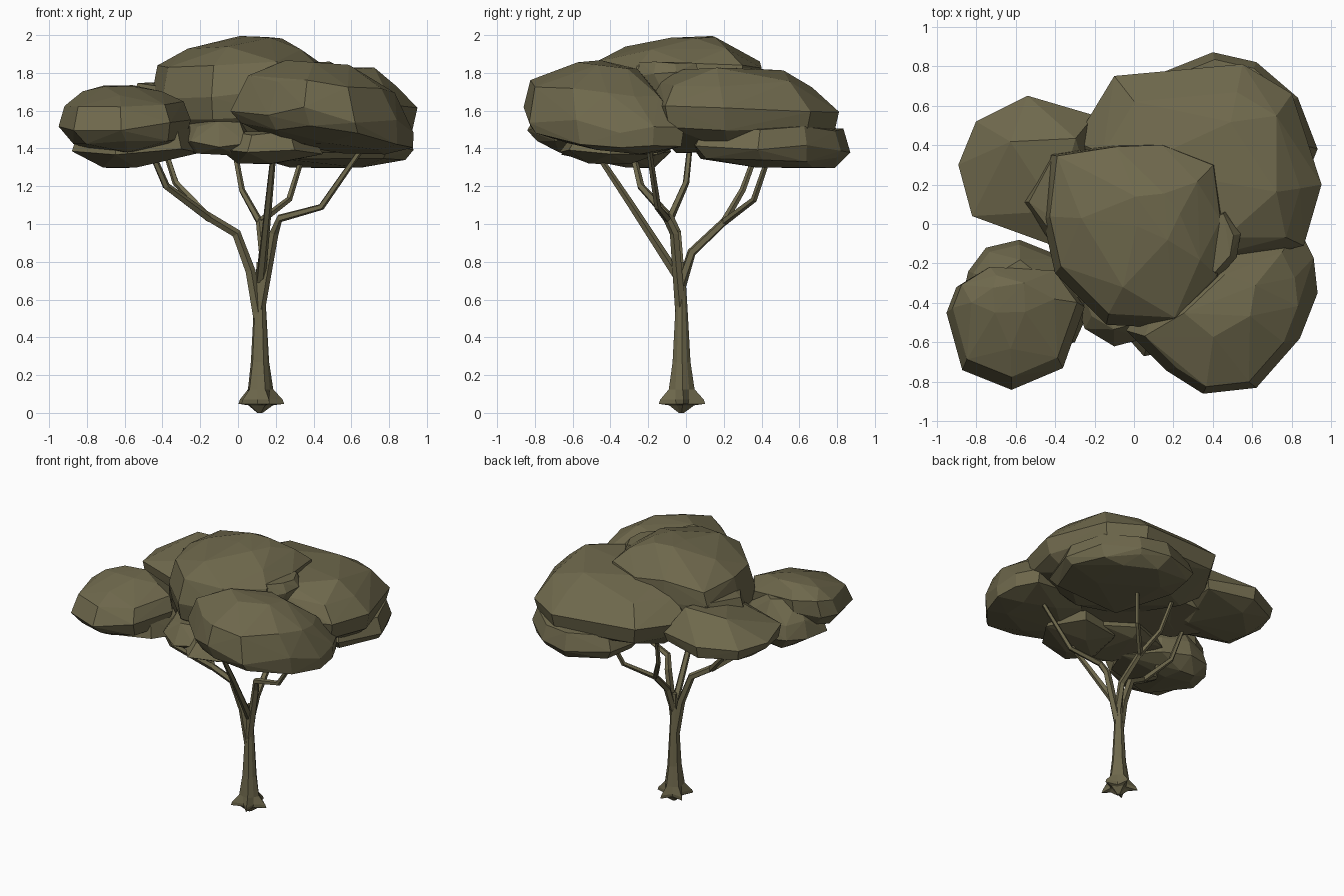
import bpy, bmesh, math, random
from mathutils import Vector

random.seed(4)
olive = bpy.data.materials.new("olive_brown")
olive.diffuse_color = (0.158, 0.14, 0.073, 1)


def finish(name, bm):
    bmesh.ops.recalc_face_normals(bm, faces=bm.faces)
    mesh = bpy.data.meshes.new(name)
    bm.to_mesh(mesh)
    bm.free()
    mesh.materials.append(olive)
    obj = bpy.data.objects.new(name, mesh)
    bpy.context.collection.objects.link(obj)
    return obj


def skin_rings(bm, rings):
    """Bridge equal-sized rings of verts and cap both ends."""
    n = len(rings[0])
    for a, b in zip(rings, rings[1:]):
        for i in range(n):
            j = (i + 1) % n
            bm.faces.new((a[i], a[j], b[j], b[i]))
    bm.faces.new(rings[0][::-1])
    bm.faces.new(rings[-1])


def branch(name, points, r0, r1, sides=5):
    """Tapered faceted limb along a path."""
    bm = bmesh.new()
    pts = [Vector(p) for p in points]
    rings = []
    for k, p in enumerate(pts):
        d = pts[min(k + 1, len(pts) - 1)] - pts[max(k - 1, 0)]
        q = d.to_track_quat('Z', 'Y')
        r = r0 + (r1 - r0) * k / (len(pts) - 1)
        rings.append([bm.verts.new(p + q @ Vector((r * math.cos(math.tau * i / sides),
                      r * math.sin(math.tau * i / sides), 0))) for i in range(sides)])
    skin_rings(bm, rings)
    finish(name, bm)


def foliage(name, outline, rings, tilt=(0, 0)):
    """Faceted clump: plan outline repeated as (scale, z, shift x, shift y, jitter) rings, then hulled."""
    bm = bmesh.new()
    n = len(outline)
    cx = sum(p[0] for p in outline) / n
    cy = sum(p[1] for p in outline) / n
    for k, (s, z, dx, dy, jit) in enumerate(rings):
        for i, (x, y) in enumerate(outline):
            if s < 0.75 and (i + k) % 2:
                continue          # fewer, larger facets near top and bottom
            px, py = (x - cx) * s, (y - cy) * s
            bm.verts.new((cx + dx + px, cy + dy + py,
                          z + tilt[0] * px + tilt[1] * py + random.uniform(-jit, jit)))
    bmesh.ops.convex_hull(bm, input=bm.verts[:])
    junk = [v for v in bm.verts if not v.link_faces]
    bmesh.ops.delete(bm, geom=junk, context='VERTS')
    finish(name, bm)


# Trunk with flared root toes and a pointed underside
bm = bmesh.new()
rings = []
for z, lobe, notch in ((0.0, 0.015, 0.012), (0.04, 0.07, 0.045), (0.048, 0.13, 0.055),
                       (0.07, 0.122, 0.06), (0.125, 0.072, 0.062), (0.27, 0.05, 0.047),
                       (0.55, 0.034, 0.032), (0.8, 0.018, 0.016)):
    ring = []
    for i in range(10):
        r = notch if i % 2 else lobe
        a = math.tau * i / 10 + 0.1
        ring.append(bm.verts.new((0.115 + r * math.cos(a), -0.025 + r * math.sin(a), z)))
    rings.append(ring)
skin_rings(bm, rings)
finish("trunk", bm)

# Branches
branch("left_limb", [(0.108, -0.028, 0.5), (0.065, -0.035, 0.75), (-0.01, -0.05, 0.95),
                     (-0.16, -0.09, 1.04)], 0.03, 0.024)
branch("left_front_branch", [(-0.15, -0.085, 1.03), (-0.38, -0.24, 1.2), (-0.49, -0.3, 1.45)], 0.025, 0.016)
branch("left_back_branch", [(-0.15, -0.085, 1.03), (-0.33, 0.0, 1.22), (-0.42, 0.03, 1.5)], 0.022, 0.014)
branch("front_branch", [(0.12, -0.03, 0.7), (0.16, -0.29, 1.1), (0.19, -0.49, 1.4)], 0.026, 0.015)
branch("right_branch", [(0.115, -0.03, 0.55), (0.19, -0.06, 0.95), (0.22, -0.1, 1.03),
                        (0.44, -0.15, 1.09), (0.67, -0.2, 1.42)], 0.029, 0.015)
branch("back_limb", [(0.12, -0.025, 0.68), (0.135, 0.03, 0.85), (0.115, 0.21, 1.02)], 0.028, 0.021)
branch("back_right_branch", [(0.115, 0.2, 1.01), (0.27, 0.36, 1.13), (0.36, 0.46, 1.42)], 0.02, 0.014)
branch("back_centre_branch", [(0.115, 0.2, 1.01), (0.02, 0.3, 1.18), (-0.03, 0.4, 1.45)], 0.02, 0.014)

# Foliage clumps
foliage("front_left_foliage",
        [(-0.95, -0.45), (-0.87, -0.74), (-0.62, -0.84), (-0.36, -0.73), (-0.25, -0.42),
         (-0.38, -0.24), (-0.74, -0.22), (-0.9, -0.32)],
        [(0.6, 1.4, 0.04, 0.03, 0.01), (0.85, 1.44, 0.03, 0, 0.02), (1, 1.53, 0, 0, 0.025),
         (0.9, 1.63, 0, 0.03, 0.02), (0.6, 1.7, 0.0, 0.07, 0.01), (0.3, 1.73, 0, 0.12, 0.003)],
        (0, 0.06))
foliage("front_left_lower_foliage",
        [(-0.88, -0.42), (-0.84, -0.24), (-0.75, -0.12), (-0.58, -0.08), (-0.38, -0.16),
         (-0.2, -0.38), (-0.3, -0.6), (-0.65, -0.66)],
        [(0.3, 1.295, -0.05, 0.1, 0.005), (1, 1.385, 0, 0, 0.02), (0.9, 1.5, 0, 0, 0.03),
         (0.6, 1.64, 0, 0, 0.01)])
foliage("back_left_foliage",
        [(-0.89, 0.3), (-0.8, 0.52), (-0.54, 0.65), (-0.2, 0.55), (-0.2, 0.1),
         (-0.38, -0.12), (-0.82, 0.04)],
        [(0.6, 1.44, 0, 0, 0.01), (0.95, 1.51, 0, 0, 0.02), (1, 1.58, 0, 0, 0.02),
         (0.55, 1.72, 0.06, 0, 0.015)])
foliage("top_foliage",
        [(-0.46, 0.02), (-0.42, 0.35), (-0.1, 0.4), (0.15, 0.41), (0.43, 0.3), (0.47, 0.0),
         (0.45, -0.3), (0.22, -0.53), (-0.14, -0.51), (-0.4, -0.25)],
        [(0.75, 1.46, 0, 0, 0.02), (0.96, 1.56, 0, 0, 0.02), (1, 1.7, 0, 0, 0.04),
         (0.93, 1.84, 0, 0.02, 0.02), (0.66, 1.93, 0.03, 0.02, 0.012), (0.25, 1.99, 0.1, 0.06, 0.008)])
foliage("top_left_skirt_foliage",
        [(-0.57, 0.11), (-0.42, 0.39), (-0.1, 0.38), (-0.1, -0.2), (-0.4, -0.12)],
        [(0.8, 1.46, 0, 0, 0.01), (1, 1.6, 0, 0, 0.03), (0.85, 1.74, 0, 0, 0.02)])
foliage("top_right_bump_foliage",
        [(0.54, -0.05), (0.48, 0.08), (0.3, 0.0), (0.32, -0.2), (0.43, -0.27), (0.52, -0.17)],
        [(0.7, 1.6, 0, 0, 0.02), (1, 1.77, 0, 0, 0.04), (0.85, 1.85, -0.02, 0, 0.01)])
foliage("front_right_foliage",
        [(-0.04, -0.54), (0.16, -0.74), (0.35, -0.86), (0.62, -0.83), (0.84, -0.58),
         (0.93, -0.35), (0.91, -0.17), (0.83, -0.01), (0.5, -0.03), (0.2, -0.18)],
        [(0.55, 1.395, 0.04, 0.04, 0.01), (0.94, 1.46, 0.02, 0.01, 0.02), (1, 1.55, 0, 0, 0.03),
         (0.8, 1.72, -0.02, -0.05, 0.02), (0.38, 1.84, -0.06, 0.02, 0.015)], (-0.1, -0.06))
foliage("back_right_foliage",
        [(-0.3, 0.42), (-0.1, 0.75), (0.55, 0.81), (0.8, 0.66), (0.95, 0.2),
         (0.86, -0.11), (0.5, -0.2), (0.0, -0.12)],
        [(0.7, 1.39, 0, 0, 0.015), (0.95, 1.5, 0, 0, 0.02), (1, 1.61, 0, 0, 0.02),
         (0.8, 1.74, 0, -0.04, 0.02), (0.58, 1.82, 0.0, -0.08, 0.01)])
foliage("back_lower_foliage",
        [(0.4, 0.87), (0.62, 0.82), (0.83, 0.64), (0.93, 0.38), (0.8, 0.05), (0.2, 0.02),
         (0.05, 0.5), (0.1, 0.75)],
        [(0.5, 1.3, 0, 0.1, 0.005), (0.9, 1.345, 0, 0.01, 0.015), (1, 1.4, 0, 0, 0.025),
         (0.9, 1.5, 0, 0, 0.02)])
foliage("front_lower_foliage",
        [(-0.1, -0.5), (0.05, -0.67), (0.3, -0.62), (0.45, -0.4), (0.3, -0.15), (0.0, -0.2)],
        [(0.45, 1.32, -0.05, 0, 0.005), (1, 1.385, 0, 0, 0.02), (0.8, 1.48, 0, 0.02, 0.015)])
foliage("front_centre_foliage",
        [(-0.25, -0.53), (-0.1, -0.62), (0.05, -0.58), (0.12, -0.2), (-0.1, -0.05), (-0.38, -0.15)],
        [(0.7, 1.37, 0, 0, 0.01), (1, 1.42, 0, 0, 0.02), (0.75, 1.53, 0, 0.02, 0.015)])
